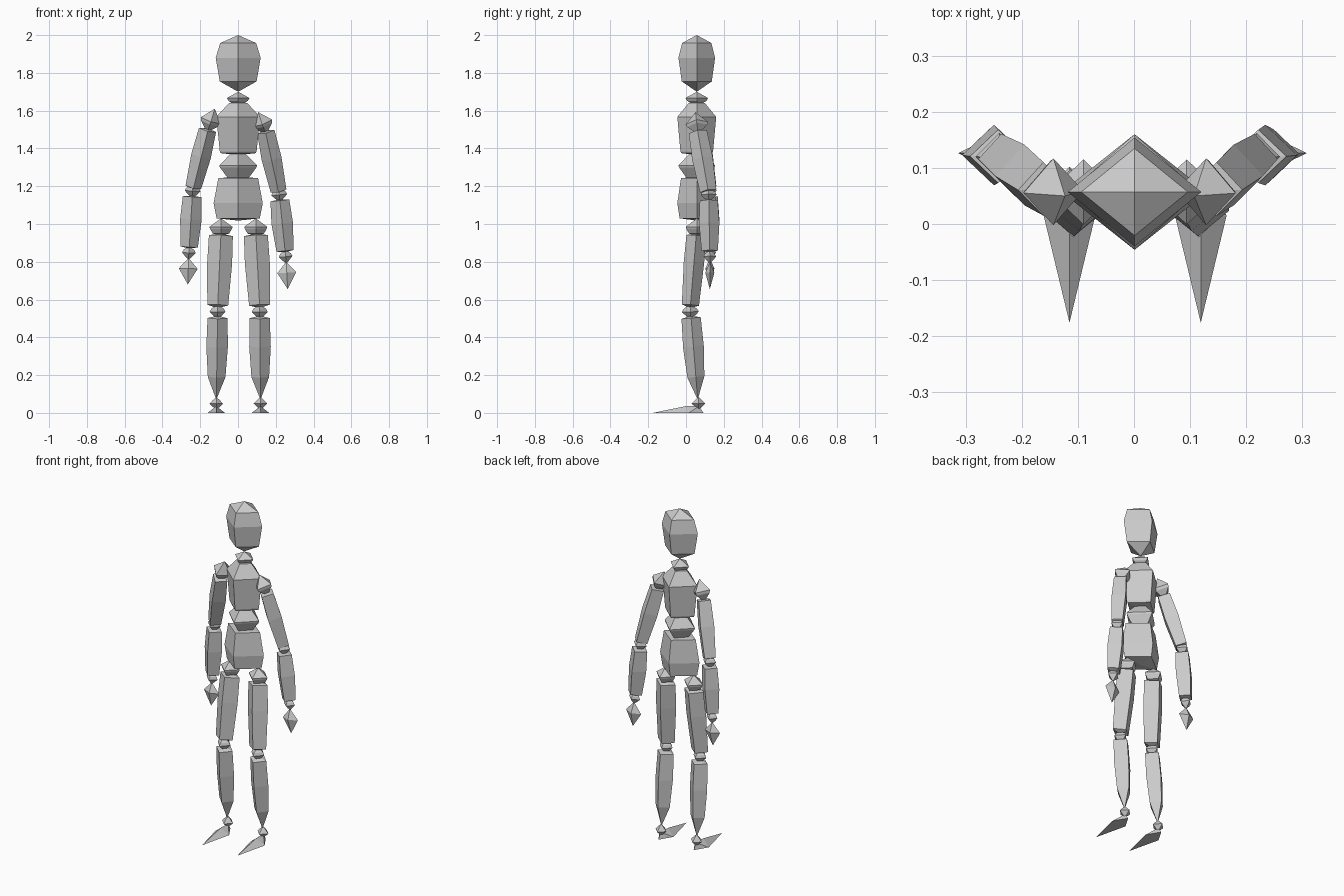
import bpy, bmesh
from mathutils import Vector

if "Cube" in bpy.data.objects:
    bpy.data.objects.remove(bpy.data.objects["Cube"])


def segment(name, a, b, rx, ry, rings):
    """Four-sided faceted piece along a-b; rings are (fraction, radius factor), pointed ends."""
    a, b = Vector(a), Vector(b)
    axis = (b - a).normalized()
    side = Vector((1, 0, 0))
    side = (side - axis * side.dot(axis)).normalized()
    depth = axis.cross(side)
    bm = bmesh.new()
    start, end = bm.verts.new(a), bm.verts.new(b)
    loops = []
    for t, k in rings:
        c = a.lerp(b, t)
        loops.append([bm.verts.new(c + v) for v in
                      (side * rx * k, depth * ry * k, -side * rx * k, -depth * ry * k)])
    for i in range(4):
        j = (i + 1) % 4
        bm.faces.new((start, loops[0][i], loops[0][j]))
        bm.faces.new((end, loops[-1][j], loops[-1][i]))
        for lo, hi in zip(loops, loops[1:]):
            bm.faces.new((lo[i], hi[i], hi[j], lo[j]))
    finish(name, bm)


def finish(name, bm):
    bmesh.ops.recalc_face_normals(bm, faces=bm.faces)
    mesh = bpy.data.meshes.new(name)
    bm.to_mesh(mesh)
    bm.free()
    bpy.context.collection.objects.link(bpy.data.objects.new(name, mesh))


def core(name, rx, ry, top, bottom, rings):
    """Upright piece on the body axis; rings are (height, radius factor)."""
    span = top - bottom
    segment(name, (0.001, 0.057, top), (0.001, 0.057, bottom), rx, ry,
            [((top - z) / span, k) for z, k in rings])


def foot(name, x):
    bm = bmesh.new()
    sole = [bm.verts.new(p) for p in ((x, -0.176, 0), (x + 0.046, 0.015, 0),
                                      (x, 0.092, 0), (x - 0.046, 0.015, 0))]
    front, back = bm.verts.new((x, 0.0, 0.036)), bm.verts.new((x, 0.07, 0.036))
    bm.faces.new(sole)
    for s in (sole[1], sole[3]):
        bm.faces.new((sole[0], s, front))
        bm.faces.new((front, s, back))
        bm.faces.new((back, s, sole[2]))
    finish(name, bm)


# Head, neck and torso
core("head", 0.119, 0.097, 2.0, 1.70, [(1.958, 0.8), (1.88, 1), (1.755, 0.82)])
core("neck", 0.06, 0.06, 1.70, 1.62, [(1.667, 1), (1.652, 0.85)])
core("chest", 0.116, 0.103, 1.65, 1.365, [(1.64, 0.42), (1.567, 1), (1.385, 0.84), (1.375, 0.8)])
core("waist", 0.1, 0.097, 1.385, 1.23, [(1.372, 0.4), (1.31, 1), (1.3, 0.97), (1.243, 0.55)])
core("pelvis", 0.13, 0.103, 1.25, 1.018, [(1.243, 0.81), (1.11, 1), (1.03, 0.88)])

JOINT = [(0.3, 0.8), (0.5, 1), (0.72, 0.6)]
LIMB = [(0.02, 0.88), (0.45, 1), (0.97, 0.8)]

# Legs: side, hip x, knee x, ankle x
for side, hip, knee, ankle in (("left", -0.09, -0.108, -0.115), ("right", 0.094, 0.115, 0.119)):
    segment(side + "_hip", (hip, 0.057, 1.03), (hip, 0.057, 0.94), 0.061, 0.058,
            [(0.5, 1), (0.62, 0.95), (0.9, 0.7)])
    segment(side + "_thigh", (hip, 0.055, 0.95), (knee, 0.022, 0.555), 0.066, 0.054,
            [(0.03, 0.96), (0.4, 1), (0.96, 0.84)])
    segment(side + "_knee", (knee, 0.022, 0.575), (knee, 0.024, 0.495), 0.042, 0.045, JOINT)
    segment(side + "_shin", (knee, 0.026, 0.515), (ankle, 0.062, 0.07), 0.057, 0.055,
            [(0.03, 0.93), (0.37, 1), (0.73, 0.82)])
    segment(side + "_ankle", (ankle, 0.066, 0.085), (ankle, 0.066, 0.015), 0.036, 0.036,
            [(0.3, 0.6), (0.52, 1)])
    foot(side + "_foot", ankle)

# Arms: side, then the points down the arm
for side, top, shoulder, elbow, wrist, tip in (
        ("left", (-0.123, 0.05, 1.61), (-0.162, 0.063, 1.495), (-0.24, 0.12, 1.18),
         (-0.26, 0.126, 0.85), (-0.266, 0.126, 0.68)),
        ("right", (0.107, 0.05, 1.592), (0.148, 0.063, 1.485), (0.218, 0.12, 1.16),
         (0.252, 0.126, 0.83), (0.263, 0.126, 0.655))):
    top, shoulder, elbow, wrist, tip = map(Vector, (top, shoulder, elbow, wrist, tip))
    upper = (elbow - shoulder).normalized()
    lower = (wrist - elbow).normalized()
    segment(side + "_shoulder", top, shoulder + upper * 0.01, 0.056, 0.06, [(0.5, 1), (0.62, 0.9)])
    segment(side + "_upper_arm", shoulder - upper * 0.01, elbow - upper * 0.005, 0.053, 0.055, LIMB)
    segment(side + "_elbow", elbow - lower * 0.035, elbow + lower * 0.045, 0.042, 0.042, JOINT)
    segment(side + "_forearm", elbow + lower * 0.03, wrist - lower * 0.02, 0.057, 0.054, LIMB)
    segment(side + "_wrist", wrist - lower * 0.035, wrist + lower * 0.04, 0.036, 0.033, JOINT)
    segment(side + "_hand", wrist + lower * 0.03, tip, 0.05, 0.024, [(0.4, 1)])
